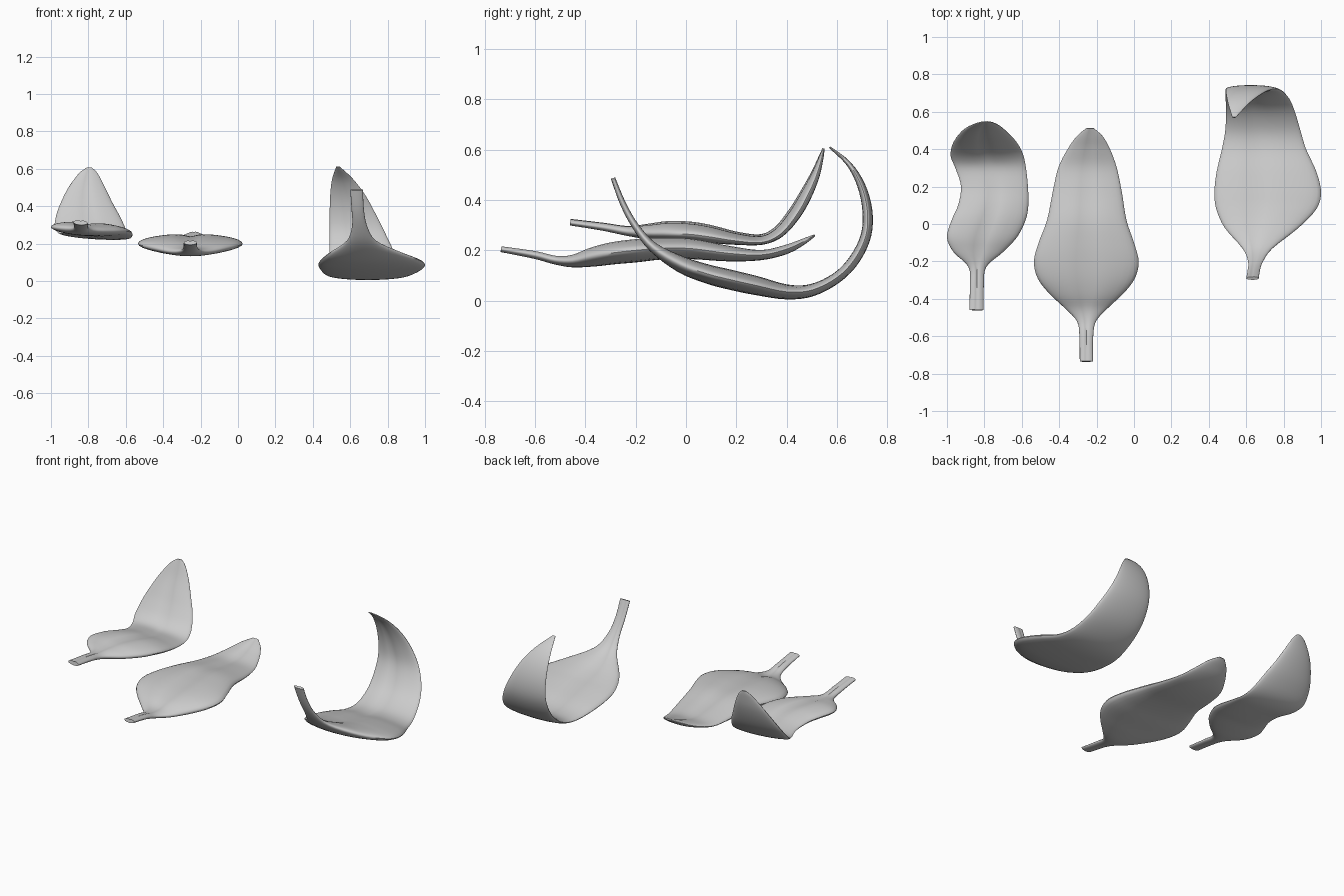
import bpy
import math
from mathutils import Vector

RING = 32   # points round each cross-section
STEPS = 4   # smooth steps between two stations


def smooth(rows):
    """Catmull-Rom interpolation through the stations."""
    out = []
    for i in range(len(rows) - 1):
        p0, p1 = rows[max(i - 1, 0)], rows[i]
        p2, p3 = rows[i + 1], rows[min(i + 2, len(rows) - 1)]
        for s in range(STEPS):
            t = s / STEPS
            out.append([0.5 * (2 * b + (c - a) * t + (2 * a - 5 * b + 4 * c - d) * t * t
                               + (3 * b - a - 3 * c + d) * t ** 3)
                        for a, b, c, d in zip(p0, p1, p2, p3)])
    out.append(list(rows[-1]))
    return out


def leaf(name, stations, rib=0.0, roll=0.0):
    """Loft a cushioned, grooved section. Station: y, z, left x, right x, half thickness."""
    rows = smooth(stations)
    verts, faces = [], []
    for i, (y, z, xl, xr, h) in enumerate(rows):
        a, b = rows[max(i - 1, 0)], rows[min(i + 1, len(rows) - 1)]
        ty, tz = b[0] - a[0], b[1] - a[1]
        n = Vector((0, -tz, ty)).normalized()
        c, w = Vector(((xl + xr) / 2, y, z)), (xr - xl) / 2
        for k in range(RING):
            ang = 2 * math.pi * k / RING
            u, v = math.cos(ang), math.sin(ang)
            if v > 0:  # midrib groove on the upper face
                v *= 1 - 0.35 * math.exp(-((u - rib) / 0.18) ** 2)
            verts.append(c + Vector((w * u, 0, 0)) + n * (h * v - roll * w * u))
    for i in range(len(rows) - 1):
        for k in range(RING):
            j = (k + 1) % RING
            p, q = i * RING, (i + 1) * RING
            faces.append((p + k, p + j, q + j, q + k))
    last = (len(rows) - 1) * RING
    faces.append(tuple(reversed(range(RING))))
    faces.append(tuple(range(last, last + RING)))
    mesh = bpy.data.meshes.new(name)
    mesh.from_pydata(verts, [], faces)
    ob = bpy.data.objects.new(name, mesh)
    bpy.context.collection.objects.link(ob)
    bpy.ops.object.select_all(action='DESELECT')
    ob.select_set(True)
    bpy.context.view_layer.objects.active = ob
    # consistent outward normals
    bpy.ops.object.mode_set(mode='EDIT')
    bpy.ops.mesh.select_all(action='SELECT')
    bpy.ops.mesh.normals_make_consistent(inside=False)
    bpy.ops.object.mode_set(mode='OBJECT')
    bpy.ops.object.shade_smooth_by_angle(angle=math.radians(50))
    return ob


# Left leaf: nearly level, tip bent upright
leaf("left_leaf", [
    (-.46, .312, -.88, -.805, .013), (-.33, .294, -.878, -.803, .016),
    (-.23, .277, -.885, -.79, .02), (-.15, .275, -.965, -.70, .03),
    (-.07, .278, -1.0, -.625, .037), (.02, .275, -.975, -.58, .037),
    (.1, .264, -.94, -.565, .034), (.2, .248, -.925, -.567, .024),
    (.3, .243, -.955, -.578, .018), (.37, .275, -.98, -.595, .022),
    (.43, .345, -.972, -.628, .025), (.475, .42, -.945, -.67, .024),
    (.513, .5, -.905, -.71, .018), (.538, .575, -.85, -.75, .009),
    (.546, .605, -.81, -.78, .004)], roll=0.06)

# Middle leaf: flattest, tip slightly raised
leaf("middle_leaf", [
    (-.735, .205, -.29, -.22, .012), (-.6, .182, -.292, -.218, .016),
    (-.52, .162, -.305, -.203, .018), (-.45, .158, -.37, -.14, .026),
    (-.37, .175, -.455, -.055, .04), (-.29, .19, -.515, .005, .046),
    (-.2, .2, -.535, .025, .048), (-.1, .208, -.51, .0, .045),
    (.02, .207, -.465, -.04, .042), (.17, .188, -.435, -.065, .032),
    (.3, .182, -.405, -.092, .021), (.4, .205, -.355, -.128, .019),
    (.47, .237, -.305, -.168, .012), (.512, .26, -.255, -.215, .004)])

# Right leaf: curled at both ends, tip rolled over and leaning left
leaf("right_leaf", [
    (-.29, .487, .60, .668, .009), (-.25, .385, .607, .673, .012),
    (-.2, .295, .61, .69, .014), (-.13, .212, .58, .74, .02),
    (-.02, .145, .485, .88, .033), (.08, .108, .44, .975, .038),
    (.17, .085, .43, 1.0, .04), (.28, .06, .442, .975, .038),
    (.4, .035, .47, .92, .03), (.5, .042, .488, .89, .025),
    (.6, .092, .492, .86, .022), (.67, .165, .49, .83, .022),
    (.715, .26, .49, .785, .021), (.72, .36, .49, .735, .02),
    (.695, .46, .493, .68, .016), (.645, .545, .503, .615, .01),
    (.57, .61, .525, .545, .004)], rib=-0.18)
